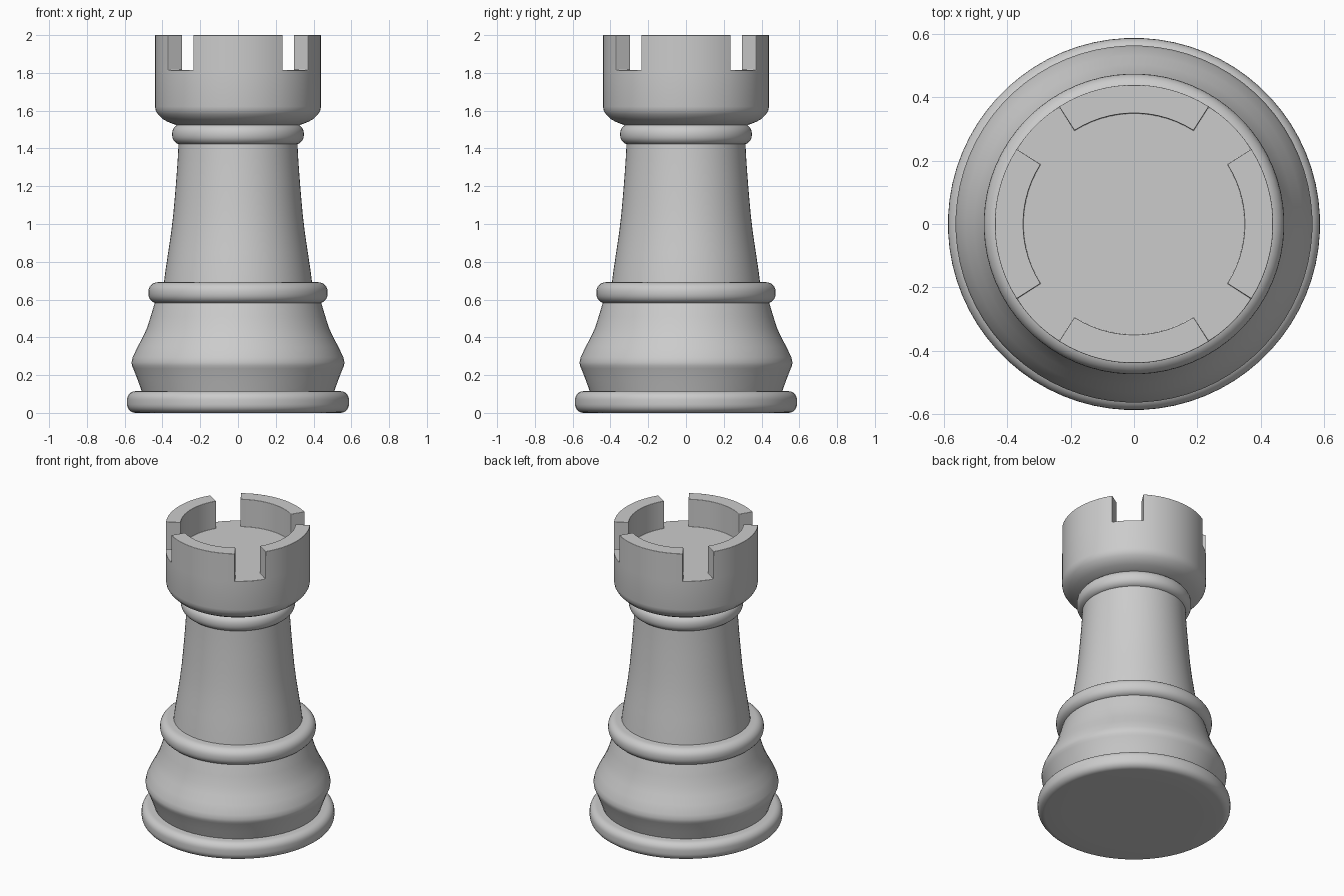
import bpy, bmesh
from math import sin, cos, pi, radians, atan2, degrees

if "Cube" in bpy.data.objects:
    bpy.data.objects.remove(bpy.data.objects["Cube"])

SEG = 72


def lathe(profile):
    """Revolve (radius, z) points, bottom to top, into a capped solid."""
    bm = bmesh.new()
    rings = []
    for r, z in profile:
        rings.append([bm.verts.new((r * cos(a), r * sin(a), z))
                      for a in (radians(2.5) + 2 * pi * i / SEG for i in range(SEG))])
    for lo, hi in zip(rings, rings[1:]):
        for i in range(SEG):
            j = (i + 1) % SEG
            bm.faces.new((lo[i], lo[j], hi[j], hi[i]))
    bm.faces.new(rings[0][::-1])
    bm.faces.new(rings[-1])
    return bm


def finish(name, bm, bevel=0.0):
    bm.normal_update()
    me = bpy.data.meshes.new(name)
    bm.to_mesh(me)
    bm.free()
    ob = bpy.data.objects.new(name, me)
    bpy.context.collection.objects.link(ob)
    if bevel:
        mod = ob.modifiers.new("soft_edges", 'BEVEL')
        mod.width = bevel
        mod.segments = 3
        mod.limit_method = 'ANGLE'
        mod.angle_limit = radians(45)
    bpy.ops.object.select_all(action='DESELECT')
    ob.select_set(True)
    bpy.context.view_layer.objects.active = ob
    bpy.ops.object.shade_smooth_by_angle(angle=radians(35))
    return ob


def rounded_ring(name, radius, z0, z1, inner, soft):
    """Disc with rounded rim; soft is the rim corner radius."""
    pts = [(inner, z0)]
    for cz, start in ((z0 + soft, -90), (z1 - soft, 0)):
        for k in range(7):
            a = radians(start + 15 * k)
            pts.append((radius - soft + soft * cos(a), cz + soft * sin(a)))
    pts.append((inner, z1))
    return finish(name, lathe(pts))


# Foot and collars
rounded_ring("base_disc", 0.588, 0.0, 0.115, 0.40, 0.045)
rounded_ring("lower_collar", 0.475, 0.58, 0.692, 0.30, 0.05)
rounded_ring("neck_collar", 0.349, 1.42, 1.53, 0.20, 0.05)

# Flared lower body
finish("lower_body", lathe([
    (0.505, 0.10), (0.53, 0.17), (0.555, 0.235), (0.562, 0.25), (0.564, 0.268),
    (0.558, 0.295), (0.532, 0.35), (0.505, 0.40), (0.482, 0.45),
    (0.463, 0.51), (0.445, 0.57), (0.435, 0.60)]))

# Tapered shaft
finish("shaft", lathe([
    (0.395, 0.67), (0.385, 0.75), (0.37, 0.85), (0.355, 0.95), (0.343, 1.05),
    (0.334, 1.15), (0.326, 1.25), (0.319, 1.35), (0.314, 1.45)]))

# Head: flat-topped cup, battlements extruded from its outer ring
head = lathe([
    (0.30, 1.515), (0.345, 1.53), (0.375, 1.542), (0.402, 1.558), (0.424, 1.58),
    (0.436, 1.60), (0.44, 1.622), (0.44, 1.815), (0.35, 1.815)])
head.normal_update()
merlons = []
for f in head.faces:
    c = f.calc_center_median()
    if f.normal.z > 0.9 and c.xy.length > 0.2:
        ang = (degrees(atan2(c.y, c.x)) + 45) % 90 - 45
        if abs(ang) < 32.5:
            merlons.append(f)
out = bmesh.ops.extrude_face_region(head, geom=merlons)
bmesh.ops.delete(head, geom=[f for f in merlons if f.is_valid], context='FACES_ONLY')
for v in out["geom"]:
    if isinstance(v, bmesh.types.BMVert):
        v.co.z = 2.0
bmesh.ops.recalc_face_normals(head, faces=head.faces[:])
finish("battlement_head", head, bevel=0.012)
